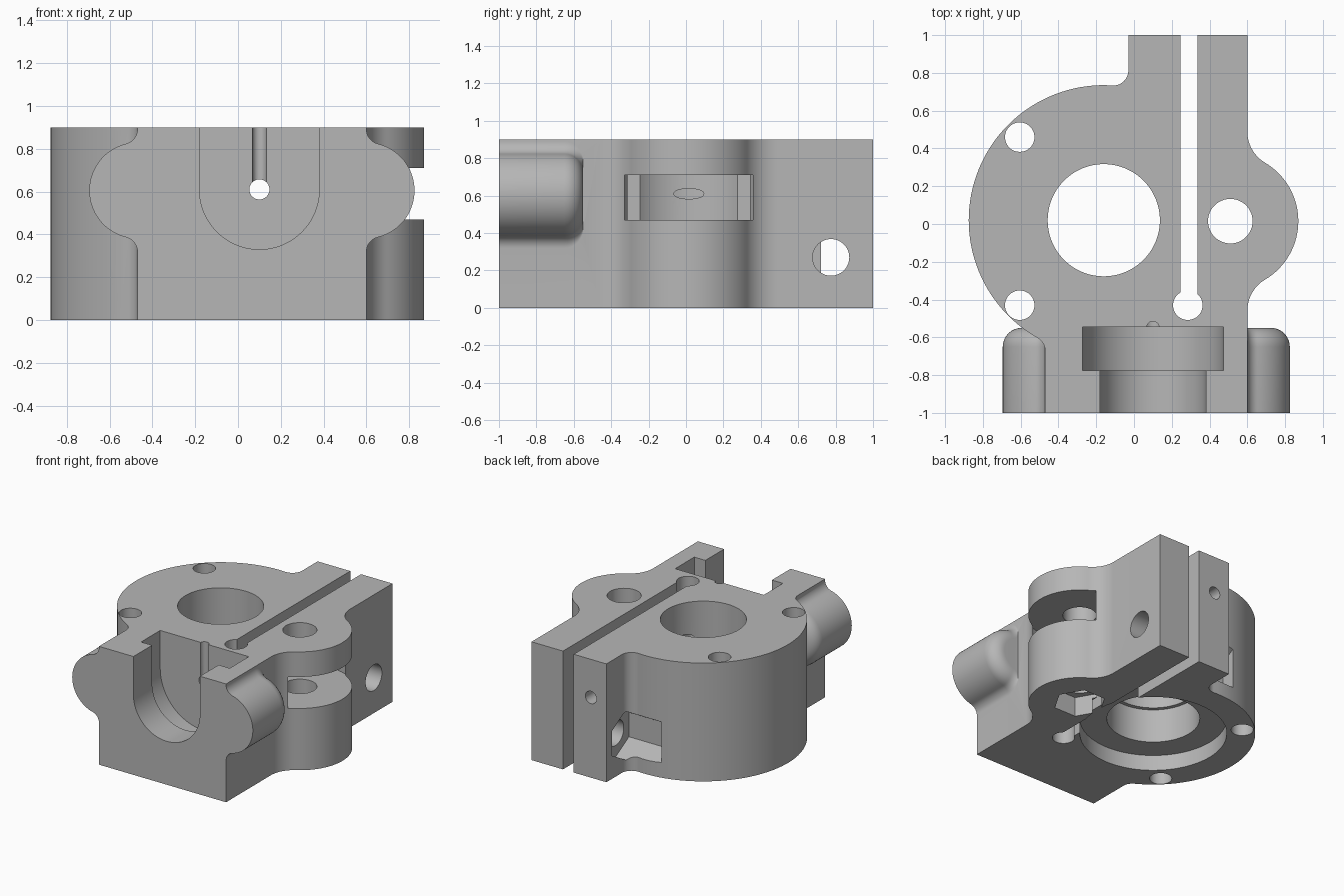
import bpy, bmesh
from math import cos, sin, pi, radians, sqrt, atan2, degrees

cube = bpy.data.objects.get("Cube")
if cube:
    bpy.data.objects.remove(cube, do_unlink=True)

grey = bpy.data.materials.new("plain grey")
grey.use_nodes = True
grey.diffuse_color = (0.47, 0.47, 0.47, 1)
grey.node_tree.nodes["Principled BSDF"].inputs["Base Color"].default_value = (0.47, 0.47, 0.47, 1)

HEIGHT = 0.9
AXES = {
    "x": lambda a, b, c: (c, a, b),
    "y": lambda a, b, c: (a, c, b),
    "z": lambda a, b, c: (a, b, c),
}


def arc(cx, cy, r, start, end, steps=16):
    angles = [radians(start + (end - start) * i / steps) for i in range(steps + 1)]
    return [(cx + r * cos(t), cy + r * sin(t)) for t in angles]


def circle(cx, cy, r, sides=64, turn=0):
    return arc(cx, cy, r, turn, turn + 360, sides)[:-1]


def loft(name, axis, rings):
    """Solid through a list of (outline, position along axis)."""
    bm = bmesh.new()
    loops = [[bm.verts.new(AXES[axis](a, b, c)) for a, b in pts] for pts, c in rings]
    bm.faces.new(loops[0])
    bm.faces.new(loops[-1])
    n = len(loops[0])
    for low, high in zip(loops, loops[1:]):
        for i in range(n):
            j = (i + 1) % n
            bm.faces.new((low[i], low[j], high[j], high[i]))
    bmesh.ops.recalc_face_normals(bm, faces=bm.faces)
    mesh = bpy.data.meshes.new(name)
    bm.to_mesh(mesh)
    bm.free()
    mesh.materials.append(grey)
    obj = bpy.data.objects.new(name, mesh)
    bpy.context.collection.objects.link(obj)
    return obj


def prism(name, axis, pts, low, high):
    return loft(name, axis, [(pts, low), (pts, high)])


def combine(target, other, operation):
    other.hide_render = True
    mod = target.modifiers.new(other.name, "BOOLEAN")
    mod.operation = operation
    mod.solver = "EXACT"
    mod.object = other
    bpy.context.view_layer.objects.active = target
    bpy.ops.object.modifier_apply(modifier=mod.name)
    bpy.data.objects.remove(other, do_unlink=True)


# Main body: round housing, idler lobe and clamp block in one outline
outline = [(-0.47, -1), (0.6, -1)]
outline += arc(0.793, -0.46, 0.193, 180, 120.8)
outline += arc(0.51, 0.015, 0.36, -59.2, 59.2, 32)[1:]
outline += arc(0.793, 0.49, 0.193, 239.2, 180)[1:]
outline += [(0.6, 1), (-0.03, 1)]
outline += arc(-0.11, 0.813, 0.08, 0, -93.6)
outline += arc(-0.16, 0.02, 0.715, 86.4, 240.6, 56)[1:]
outline += arc(-0.55, -0.673, 0.08, 60.6, 0)[1:]
body = prism("extruder_body", "z", outline, 0, HEIGHT)


# Side ears: half rounds with filleted roots and a rounded rear end
def ear_profile(wall, side, r, fillet=0.07, z=0.605):
    dz = sqrt((r + fillet) ** 2 - fillet ** 2)
    lean = degrees(atan2(dz, fillet))
    half = arc(fillet, -dz, fillet, 180, 180 - lean, 10)
    half += arc(0, 0, r, -lean, lean, 32)[1:]
    half += arc(fillet, dz, fillet, 180 + lean, 180, 10)[1:]
    half = [(-0.05, -dz)] + half + [(-0.05, dz)]
    return [(wall + side * a, z + b) for a, b in half]


for name, wall, side in (("right_ear", -0.47, -1), ("left_ear", 0.6, 1)):
    rings = [(ear_profile(wall, side, 0.225), -1)]
    for i in range(9):
        t = i / 8 * pi / 2
        rings.append((ear_profile(wall, side, 0.125 + 0.1 * cos(t)), -0.65 + 0.1 * sin(t)))
    combine(body, loft(name, "y", rings), "UNION")


# Vertical bores
def drill(name, axis, a, b, r, low=-1.5, high=1.5, sides=48, turn=0):
    combine(body, prism(name, axis, circle(a, b, r, sides, turn), low, high), "DIFFERENCE")


drill("motor_bore", "z", -0.16, 0.02, 0.297, sides=96)
drill("lower_bore", "z", -0.16, 0.02, 0.326, -1, 0.38, 96)
drill("motor_recess", "z", -0.16, 0.02, 0.515, -1, 0.12, 96)
for y in (0.46, -0.43):
    drill("motor_screw_hole", "z", -0.605, y, 0.078)

# Idler pocket, axle hole and nut recess
drill("idler_pocket", "z", 0.51, 0.015, 0.372, 0.47, 0.71, 96)
drill("axle_hole", "z", 0.51, 0.015, 0.118)
drill("axle_nut_recess", "z", 0.51, 0.015, 0.185, -1, 0.15, 6)

# Clamp slit with its round relief
slit = [(0.245, -0.43), (0.335, -0.43), (0.335, 1.2), (0.245, 1.2)]
combine(body, prism("clamp_slit", "z", slit, -0.5, 1.5), "DIFFERENCE")
drill("slit_relief", "z", 0.285, -0.43, 0.078)

# Clamp screw hole and hexagonal nut trap
drill("clamp_screw_hole", "x", 0.775, 0.27, 0.098, -0.2, 1.5)
drill("clamp_nut_trap", "x", 0.775, 0.27, 0.185, -0.3, 0.05, 6, 30)


# Stepped front socket, open at the top
def socket(name, r, low, high):
    pts = arc(0.1, 0.61, r, 180, 360, 48) + [(0.1 + r, 1.2), (0.1 - r, 1.2)]
    combine(body, prism(name, "y", pts, low, high), "DIFFERENCE")


socket("socket_neck", 0.28, -1.2, -0.7)
socket("socket_groove", 0.373, -0.775, -0.545)

# Feed hole and the small vertical channel above it
drill("feed_hole", "y", 0.1, 0.61, 0.047)
drill("feed_channel", "z", 0.1, -0.548, 0.033, 0.61, 1.5, 24)

# Smooth curved walls, keep machined edges crisp
bpy.ops.object.select_all(action="DESELECT")
body.select_set(True)
bpy.context.view_layer.objects.active = body
bpy.ops.object.shade_smooth_by_angle(angle=radians(25))
